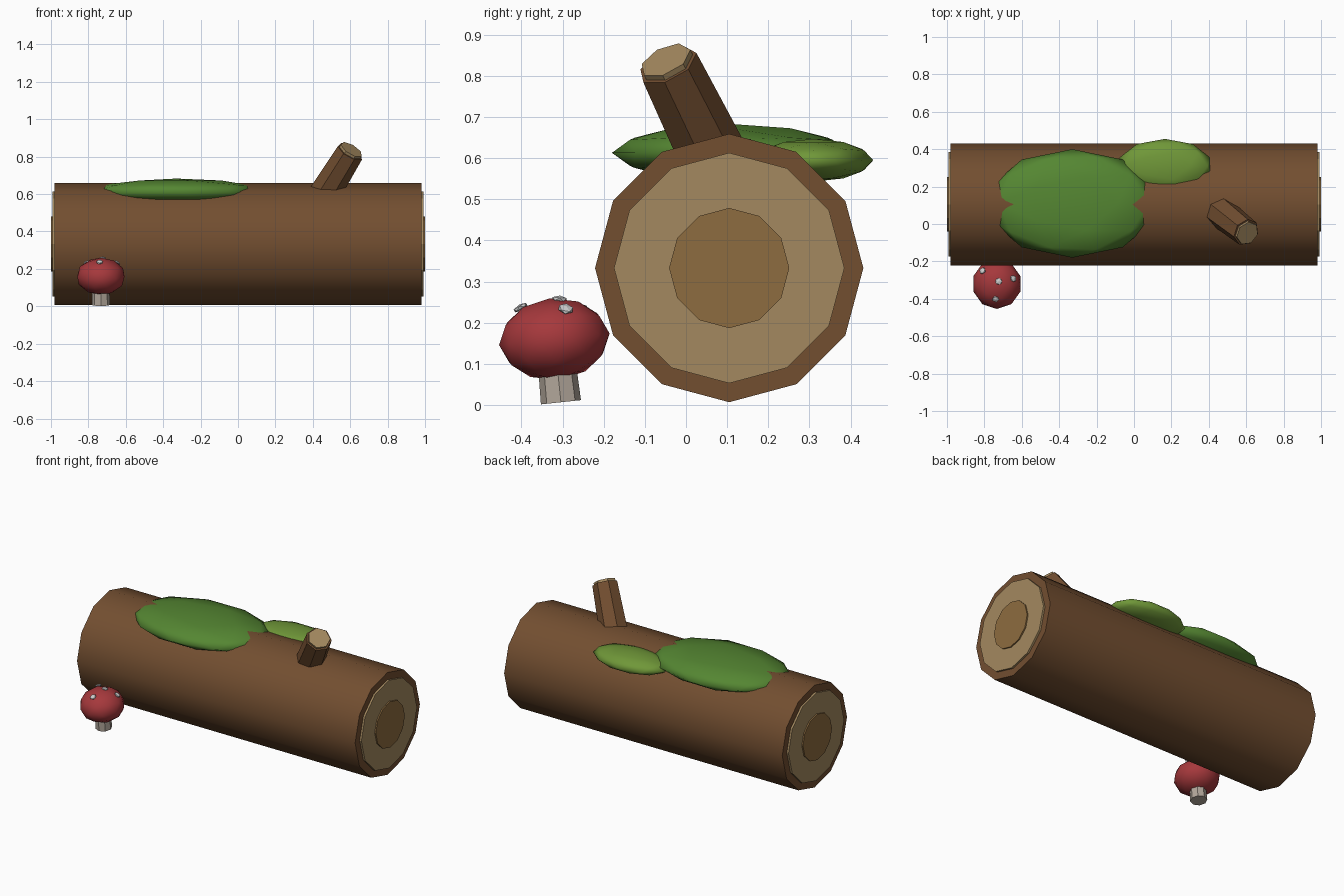
import bpy, bmesh
from math import radians
from mathutils import Vector, Matrix

if "Cube" in bpy.data.objects:
    bpy.data.objects.remove(bpy.data.objects["Cube"])


def material(name, rgb):
    m = bpy.data.materials.new(name)
    m.diffuse_color = (*rgb, 1)
    m.use_nodes = True
    m.node_tree.nodes["Principled BSDF"].inputs["Base Color"].default_value = m.diffuse_color
    return m


BARK = material("bark", (0.17, 0.077, 0.03))
WOOD = material("cut_wood", (0.37, 0.25, 0.115))
CORE = material("heartwood", (0.27, 0.15, 0.05))
MOSS = material("moss", (0.09, 0.24, 0.032))
MOSS_LIGHT = material("light_moss", (0.16, 0.31, 0.04))
RED = material("cap_red", (0.38, 0.04, 0.045))
STEM = material("stem_cream", (0.45, 0.39, 0.33))
SPOT = material("spot_grey", (0.55, 0.55, 0.55))


def finish(name, bm, mat, smooth_test):
    for f in bm.faces:
        f.smooth = smooth_test(f)
    mesh = bpy.data.meshes.new(name)
    bm.to_mesh(mesh)
    bm.free()
    mesh.materials.append(mat)
    bpy.context.collection.objects.link(bpy.data.objects.new(name, mesh))


def rod(name, a, b, r1, r2, sides, mat, smooth=False):
    """Capped prism or cone between two points."""
    a, b = Vector(a), Vector(b)
    d = b - a
    mtx = Matrix.Translation((a + b) / 2) @ d.to_track_quat('Z', 'Y').to_matrix().to_4x4()
    bm = bmesh.new()
    bmesh.ops.create_cone(bm, cap_ends=True, segments=sides, radius1=r1,
                          radius2=r2, depth=d.length, matrix=mtx)
    for e in bm.edges:
        if any(len(f.verts) > 4 for f in e.link_faces):
            e.smooth = False
    finish(name, bm, mat, lambda f: smooth and len(f.verts) == 4)


def blob(name, centre, size, mat, rot=None, subdiv=2, smooth=True):
    """Icosphere squashed into an ellipsoid."""
    rot = rot or Matrix.Identity(4)
    bm = bmesh.new()
    mtx = Matrix.Translation(centre) @ rot @ Matrix.Diagonal((*size, 1))
    bmesh.ops.create_icosphere(bm, subdivisions=subdiv, radius=1, matrix=mtx)
    finish(name, bm, mat, lambda f: smooth)


# Log with stepped cut ends
Y, Z = 0.105, 0.333
rod("log", (-0.98, Y, Z), (0.98, Y, Z), 0.326, 0.326, 12, BARK, True)
for side, s in (("left", -1), ("right", 1)):
    rod(f"{side}_cut_face", (0.95 * s, Y, Z), (0.992 * s, Y, Z), 0.28, 0.28, 12, WOOD)
    rod(f"{side}_heartwood", (0.96 * s, Y, Z), (s, Y, Z), 0.146, 0.146, 12, CORE)

# Broken branch with its pale cut end
tip = Vector((0.607, -0.05, 0.838))
axis = Vector((0.62, -0.49, 1)).normalized()
rod("branch", tip - axis * 0.38, tip - axis * 0.015, 0.088, 0.076, 7, BARK)
rod("branch_cut_face", tip - axis * 0.04, tip, 0.066, 0.066, 7, WOOD)

# Moss patches
blob("large_moss", (-0.33, 0.11, 0.613), (0.46, 0.29, 0.07), MOSS)
blob("small_moss", (0.165, 0.31, 0.595), (0.255, 0.145, 0.052), MOSS_LIGHT)

# Mushroom, leaning slightly forward
lean = Matrix.Rotation(radians(6), 4, 'X')
centre = Vector((-0.733, -0.32, 0.16))
up = lean.to_3x3() @ Vector((0, 0, 1))
rod("mushroom_stem", centre - up * 0.154, centre - up * 0.03, 0.049, 0.045, 8, STEM)
blob("mushroom_cap", centre, (0.132, 0.135, 0.1), RED, lean)

# Spots lying flat on the cap
spots = [(0.01, 0.013, 0.098), (-0.077, 0.07, 0.073),
         (0.088, 0.028, 0.074), (-0.007, -0.082, 0.077)]
for i, p in enumerate(spots):
    normal = Vector((p[0] / 0.132**2, p[1] / 0.135**2, p[2] / 0.1**2))
    rot = normal.to_track_quat('Z', 'Y').to_matrix().to_4x4()
    blob(f"spot_{i + 1}", centre + Vector(p), (0.02, 0.02, 0.008), SPOT, rot, 1, False)
